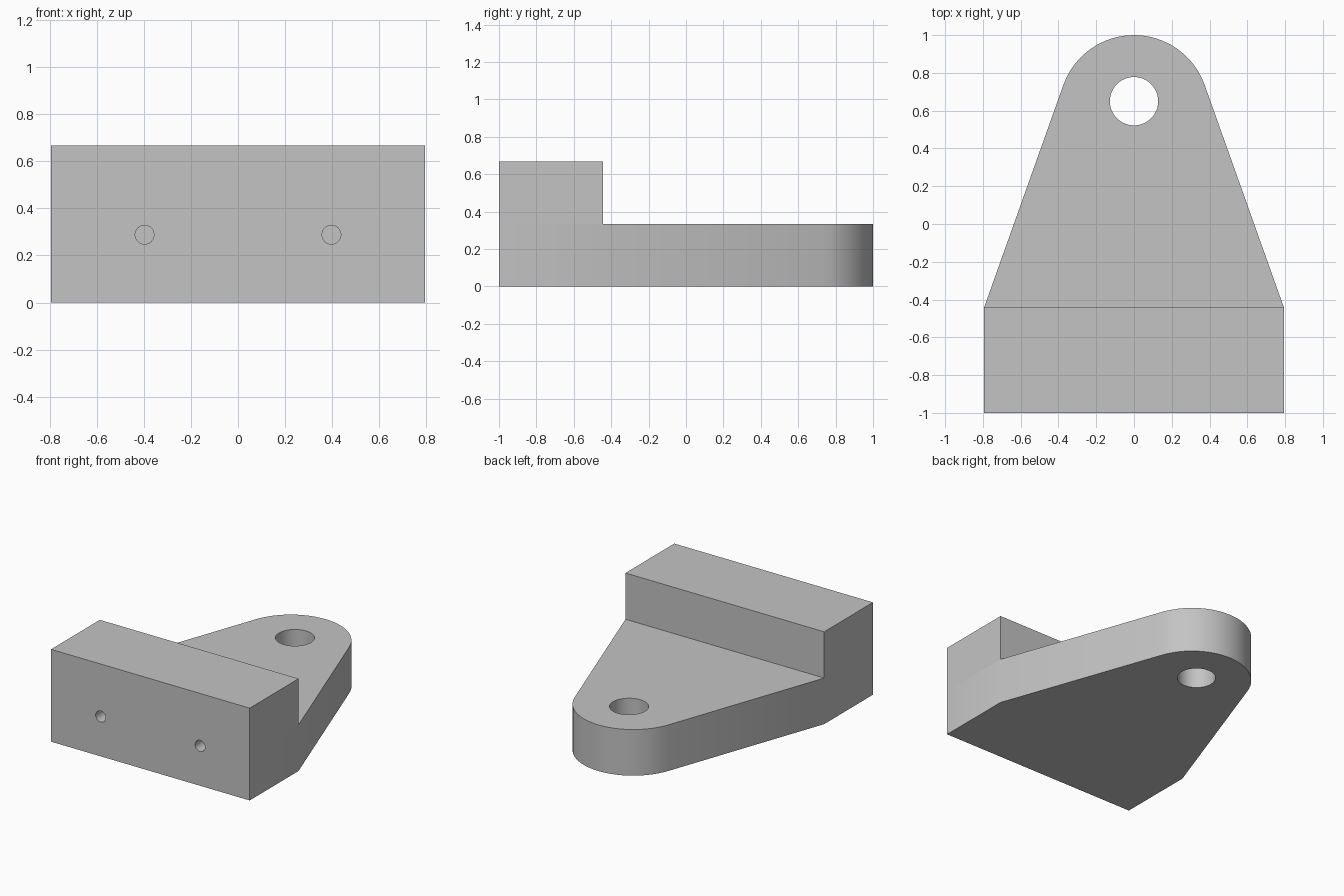
import bpy, bmesh
from math import atan2, acos, hypot, cos, sin, pi
from mathutils import Vector

cube = bpy.data.objects.get("Cube")
if cube:
    bpy.data.objects.remove(cube, do_unlink=True)

HALF_W, STEP_Y = 0.794, -0.443       # block half width, back of the block
PLATE_H, BLOCK_H = 0.333, 0.667      # heights
TIP_R = 0.397                        # rounded end
TIP_Y = 1.0 - TIP_R

grey = bpy.data.materials.new("plain grey")
grey.use_nodes = True
colour = (0.55, 0.55, 0.55, 1)
grey.diffuse_color = colour
grey.node_tree.nodes["Principled BSDF"].inputs["Base Color"].default_value = colour

# Bracket footprint: block rectangle plus a tongue tangent to the round tip
bm = bmesh.new()
new = lambda x, y: bm.verts.new((x, y, 0))
front_l, front_r = new(HALF_W, -1), new(-HALF_W, -1)
step_l, step_r = new(HALF_W, STEP_Y), new(-HALF_W, STEP_Y)
dx, dy = HALF_W, STEP_Y - TIP_Y
start = atan2(dy, dx) + acos(TIP_R / hypot(dx, dy))
steps = 24
angles = [start + (pi - 2 * start) * i / steps for i in range(steps + 1)]
arc = [new(TIP_R * cos(a), TIP_Y + TIP_R * sin(a)) for a in angles]
block = bm.faces.new((front_r, front_l, step_l, step_r))
tongue = bm.faces.new([step_l] + arc + [step_r])


def raise_faces(faces, height):
    result = bmesh.ops.extrude_face_region(bm, geom=faces)["geom"]
    verts = [g for g in result if isinstance(g, bmesh.types.BMVert)]
    bmesh.ops.translate(bm, verts=verts, vec=Vector((0, 0, height)))
    return [g for g in result if isinstance(g, bmesh.types.BMFace)]


# Raise the whole plate, then the block alone
tops = raise_faces([block, tongue], PLATE_H)
block_top = min(tops, key=lambda f: f.calc_center_median().y)
raise_faces([block_top], BLOCK_H - PLATE_H)
bmesh.ops.recalc_face_normals(bm, faces=bm.faces[:])
mesh = bpy.data.meshes.new("bracket")
bm.to_mesh(mesh)
bm.free()
bracket = bpy.data.objects.new("bracket", mesh)
bpy.context.collection.objects.link(bracket)
mesh.materials.append(grey)


def drill(name, location, radius, depth, rotation=(0, 0, 0)):
    bpy.ops.mesh.primitive_cylinder_add(vertices=48, radius=radius, depth=depth,
                                        location=location, rotation=rotation)
    cutter = bpy.context.object
    cutter.name = name
    cutter.hide_render = True
    cutter.data.materials.append(grey)
    mod = bracket.modifiers.new(name, 'BOOLEAN')
    mod.operation = 'DIFFERENCE'
    mod.solver = 'EXACT'
    mod.object = cutter
    bpy.ops.object.select_all(action='DESELECT')
    bracket.select_set(True)
    bpy.context.view_layer.objects.active = bracket
    bpy.ops.object.modifier_apply(modifier=name)
    bpy.data.objects.remove(cutter, do_unlink=True)


# Through hole in the tongue and two blind holes in the front
drill("pin_hole", (0, 0.65, PLATE_H / 2), 0.128, 1)
for side in (-1, 1):
    drill("screw_hole", (side * 0.397, -1, 0.288), 0.04, 0.5, (pi / 2, 0, 0))

bpy.ops.object.shade_smooth_by_angle()
